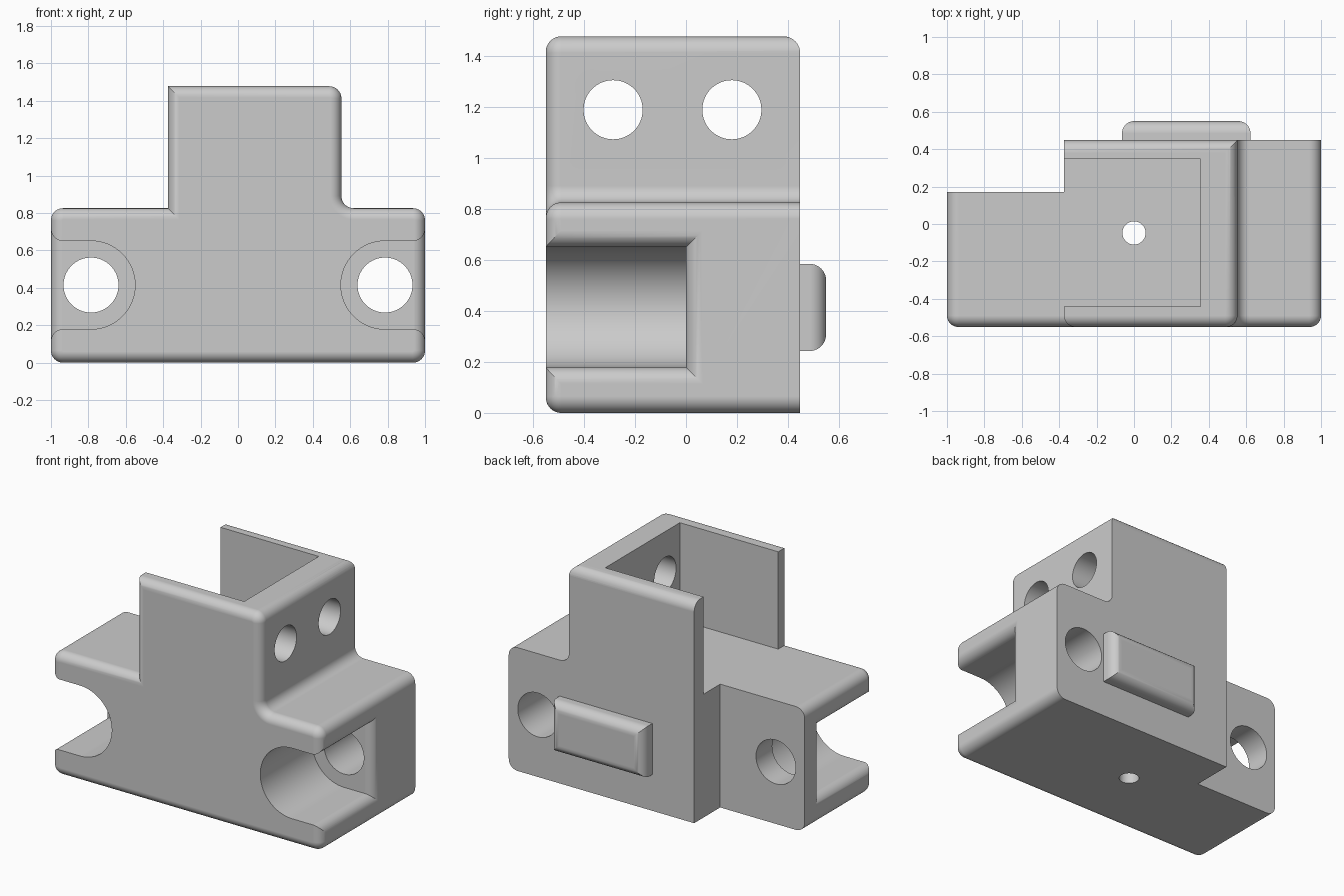
import bpy, bmesh
from math import sin, cos, pi
from mathutils import Vector as V

if "Cube" in bpy.data.objects:
    bpy.data.objects.remove(bpy.data.objects["Cube"])

FRONT, BACK, TOP, DECK = -0.55, 0.448, 1.478, 0.826
TOWER_L, TOWER_R = -0.374, 0.553
R, FILLET, STEPS = 0.065, 0.06, 10

grey = bpy.data.materials.new("grey_plastic")
grey.use_nodes = True
grey.diffuse_color = (0.6, 0.6, 0.6, 1)
grey.node_tree.nodes["Principled BSDF"].inputs["Base Color"].default_value = (0.6, 0.6, 0.6, 1)


def loft(name, rings):
    """Closed solid through rings that have equal point counts."""
    bm = bmesh.new()
    loops = [[bm.verts.new(p) for p in ring] for ring in rings]
    n = len(loops[0])
    for a, b in zip(loops, loops[1:]):
        for i in range(n):
            j = (i + 1) % n
            bm.faces.new((a[i], a[j], b[j], b[i]))
    bm.faces.new(loops[0])
    bm.faces.new(loops[-1])
    bmesh.ops.recalc_face_normals(bm, faces=bm.faces)
    mesh = bpy.data.meshes.new(name)
    bm.to_mesh(mesh)
    bm.free()
    mesh.materials.append(grey)
    ob = bpy.data.objects.new(name, mesh)
    bpy.context.collection.objects.link(ob)
    return ob


def activate(ob):
    bpy.ops.object.select_all(action="DESELECT")
    ob.select_set(True)
    bpy.context.view_layer.objects.active = ob


def cut(ob, cutter):
    mod = ob.modifiers.new("cut", "BOOLEAN")
    mod.operation, mod.solver, mod.object = "DIFFERENCE", "EXACT", cutter
    activate(ob)
    bpy.ops.object.modifier_apply(modifier=mod.name)
    bpy.data.objects.remove(cutter)


def finish(ob):
    activate(ob)
    bpy.ops.object.shade_smooth_by_angle(angle=pi / 6)
    mod = ob.modifiers.new("even_shading", "WEIGHTED_NORMAL")
    mod.keep_sharp = True


def box(name, lo, hi):
    ring = [(lo[0], lo[1]), (hi[0], lo[1]), (hi[0], hi[1]), (lo[0], hi[1])]
    return loft(name, [[(x, y, z) for x, y in ring] for z in (lo[2], hi[2])])


def drill(ob, axis, centre, radius, start, end):
    """Round hole along an axis; centre gives the other two coordinates."""
    rings = []
    for d in (start, end):
        ring = []
        for i in range(64):
            p = [centre[0] + radius * cos(i * pi / 32), centre[1] + radius * sin(i * pi / 32)]
            p.insert(axis, d)
            ring.append(p)
        rings.append(ring)
    cut(ob, loft("drill", rings))


def outline(corners, inset):
    """Axis-aligned counter-clockwise outline with rounded corners, moved inwards."""
    pts = []
    for i, (x, z, r) in enumerate(corners):
        p = V((x, z))
        d1 = (p - V(corners[i - 1][:2])).normalized()
        d2 = (V(corners[(i + 1) % len(corners)][:2]) - p).normalized()
        n1, n2 = V((-d1.y, d1.x)), V((-d2.y, d2.x))
        if not r:
            pts.append(p + (n1 + n2) * inset)
            continue
        side = 1 if d1.cross(d2) > 0 else -1
        c = p + (n1 + n2) * r * side
        for k in range(STEPS + 1):
            a = k / STEPS * pi / 2
            pts.append(c - (n1 * cos(a) + n2 * sin(a)) * (side * r - inset))
    return pts


# Body: rounded front silhouette run from front to back, with a filleted front rim
silhouette = [(-1, 0, R), (1, 0, R), (1, DECK, R), (TOWER_R, DECK, R),
              (TOWER_R, TOP, R), (TOWER_L, TOP, 0), (TOWER_L, DECK, 0), (-1, DECK, R)]
rings = []
for k in range(STEPS + 1):
    a = k / STEPS * pi / 2
    y = FRONT + FILLET * (1 - sin(a))
    rings.append([(p.x, y, p.y) for p in outline(silhouette, FILLET * (1 - cos(a)))])
rings.insert(0, [(p.x, BACK, p.y) for p in outline(silhouette, 0)])
body = loft("bracket_body", rings)

# Rounded rear top edge of the tower
arc = [(BACK - R + R * sin(k / STEPS * pi / 2), TOP - R + R * cos(k / STEPS * pi / 2))
       for k in range(STEPS + 1)]
arc += [(BACK + 0.1, TOP - R), (BACK + 0.1, TOP + 0.1), (BACK - R, TOP + 0.1)]
cut(body, loft("edge_cutter", [[(x, y, z) for y, z in arc] for x in (-0.6, 0.8)]))

# Step behind the right wing, and the tower pocket open to that side
cut(body, box("step_cutter", (-1.2, 0.172, -0.2), (TOWER_L, 0.7, 1.7)))
cut(body, box("pocket_cutter", (-0.5, -0.442, DECK), (0.355, 0.348, 1.7)))

# Side slots with rounded mouths, each with a screw hole behind
SLOT_X, SLOT_Z, SLOT_R = 0.786, 0.415, 0.236
for s in (-1, 1):
    ring = [(SLOT_X - SLOT_R * sin(k * pi / 32), SLOT_Z + SLOT_R * cos(k * pi / 32))
            for k in range(33)]
    ring += [(1.2, SLOT_Z - SLOT_R), (1.2, SLOT_Z + SLOT_R)]
    cut(body, loft("slot_cutter", [[(s * x, y, z) for x, z in ring] for y in (-0.8, 0)]))
    flare = [(0.85, -0.02)]
    for k in range(1, STEPS + 1):
        a = k / STEPS * pi / 2
        flare.append((1 - R + R * sin(a), R * (1 - cos(a))))
    flare.append((1.1, R))
    mouth = []
    for x, f in flare:
        h = SLOT_R + f
        mouth.append([(s * x, y, SLOT_Z + z)
                      for y, z in ((-0.8, -h), (f, -h), (f, h), (-0.8, h))])
    cut(body, loft("mouth_cutter", mouth))
    drill(body, 1, (s * SLOT_X, SLOT_Z), 0.147, -0.1, 0.7)

# Two holes through the tower wall and one down through the floor
for y in (-0.286, 0.18):
    drill(body, 0, (y, 1.19), 0.116, 0.2, 0.8)
drill(body, 2, (0, -0.048), 0.062, -0.2, 1.0)
finish(body)

# Back tab with rounded outer edges
tab = [(BACK - 0.01, 0)]
for k in range(STEPS + 1):
    a = k / STEPS * pi / 2
    tab.append((0.55 - R + R * sin(a), R * (1 - cos(a))))
finish(loft("back_tab", [[(-0.064 + i, y, 0.243 + i), (0.623 - i, y, 0.243 + i),
                          (0.623 - i, y, 0.585 - i), (-0.064 + i, y, 0.585 - i)]
                         for y, i in tab]))
